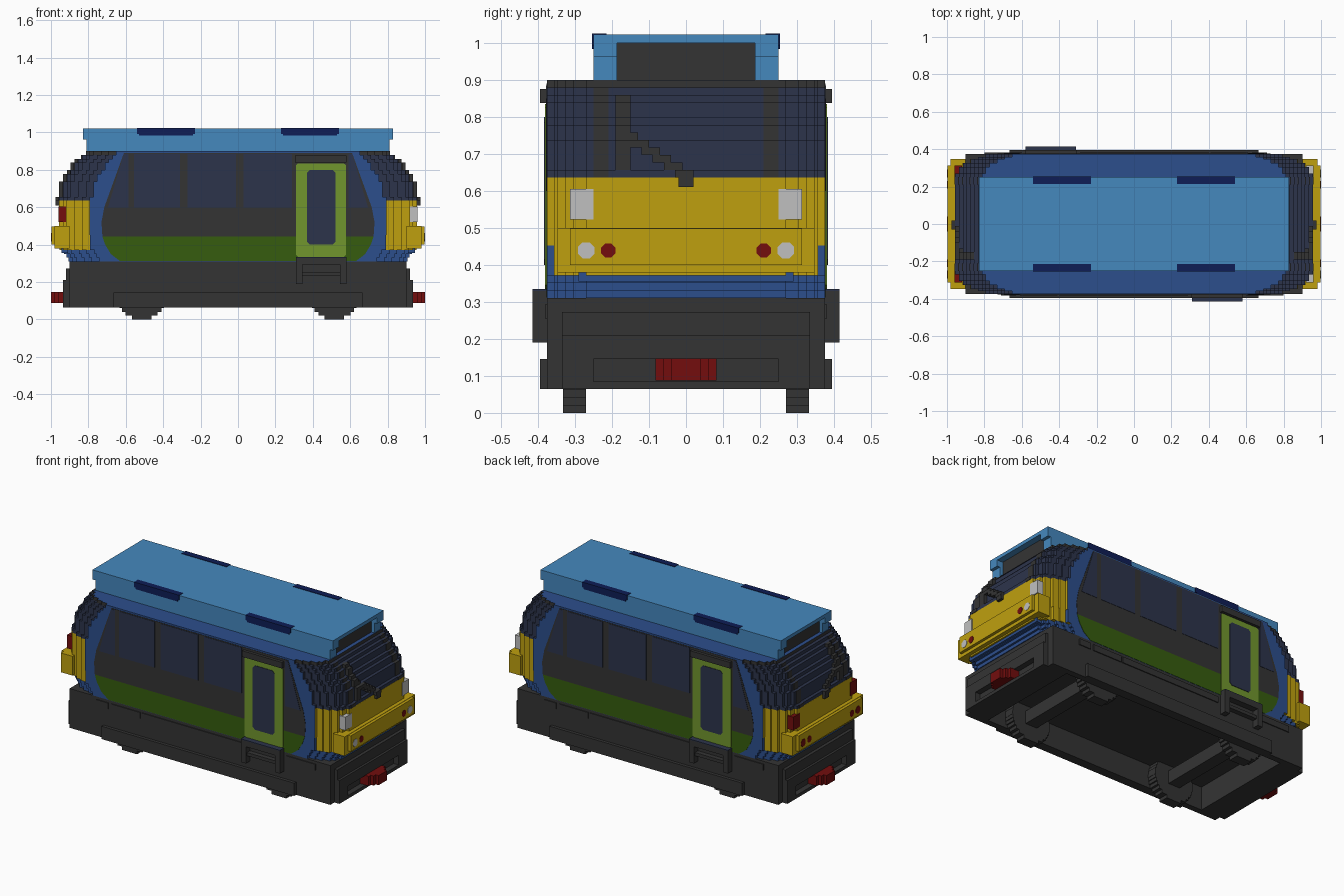
import bpy, bmesh, math

if "Cube" in bpy.data.objects:
    bpy.data.objects.remove(bpy.data.objects["Cube"])

COLOURS = {
    "light_blue": (69, 136, 190), "body_blue": (44, 78, 140), "glass_navy": (44, 52, 75),
    "dark_grey": (52, 52, 52), "yellow": (191, 160, 15), "dark_green": (54, 92, 14),
    "bright_green": (113, 150, 45), "vent_navy": (14, 29, 86), "red": (115, 13, 13),
    "lamp_grey": (192, 192, 192)}


def linear(c):
    c /= 255
    return c / 12.92 if c <= 0.04045 else ((c + 0.055) / 1.055) ** 2.4


MATS = {}
for name, rgb in COLOURS.items():
    m = bpy.data.materials.new(name)
    m.use_nodes = True
    col = tuple(linear(c) for c in rgb) + (1,)
    m.diffuse_color = col
    m.node_tree.nodes["Principled BSDF"].inputs["Base Color"].default_value = col
    MATS[name] = m


class Part:
    """Collects boxes and prisms into one named object."""

    def __init__(self, name):
        self.name, self.bm, self.mats = name, bmesh.new(), []

    def slot(self, mat):
        if mat not in self.mats:
            self.mats.append(mat)
        return self.mats.index(mat)

    def prism(self, base, offset, mat):
        """Extrude a closed 3D outline by an offset vector; returns the faces."""
        a = [self.bm.verts.new(p) for p in base]
        b = [self.bm.verts.new([p[i] + offset[i] for i in range(3)]) for p in base]
        faces = [self.bm.faces.new(a), self.bm.faces.new(b)]
        for i in range(len(a)):
            j = (i + 1) % len(a)
            faces.append(self.bm.faces.new((a[i], a[j], b[j], b[i])))
        for f in faces:
            f.material_index = self.slot(mat)
        return faces

    def box(self, x0, x1, y0, y1, z0, z1, mat):
        return self.prism([(x0, y0, z0), (x1, y0, z0), (x1, y1, z0), (x0, y1, z0)],
                          (0, 0, z1 - z0), mat)

    def finish(self):
        bmesh.ops.recalc_face_normals(self.bm, faces=self.bm.faces)
        mesh = bpy.data.meshes.new(self.name)
        self.bm.to_mesh(mesh)
        self.bm.free()
        for m in self.mats:
            mesh.materials.append(MATS[m])
        bpy.context.collection.objects.link(bpy.data.objects.new(self.name, mesh))


V = 0.59 / 29          # block size
Z0, W = 0.31, 0.375    # floor height and half width


def cab_length(z):
    """Half length of the raked cab at height z, snapped to blocks."""
    t = (z - 0.635) / 0.265
    return round((0.95 - 0.02 * t - 0.13 * t * t) / V) * V


# Body shell: stacked layers with stepped corners
CORNER = [(0, 0.27), (1, 0.306), (2, 0.327), (4, 0.347), (6, 0.357), (8, W)]
layers = [(Z0 + i * V, Z0 + (i + 1) * V, 0.905 + 0.013 * i, "body_blue") for i in range(3)]
layers += [(Z0 + 3 * V, Z0 + 7 * V, 0.955, "yellow"), (Z0 + 7 * V, Z0 + 16 * V, 0.957, "yellow")]
screen = []
for i in range(16, 29):
    z = Z0 + i * V
    screen.append((z, z + V, cab_length(z + V / 2)))
    layers.append(screen[-1] + ("dark_grey" if i == 28 else "glass_navy",))

body = Part("body_shell")
for z0, z1, length, mat in layers:
    quad, y_prev = [], None
    for n, y in CORNER:
        x = length - n * V
        if y_prev is not None:
            quad.append((x, y_prev))
        quad.append((x, y))
        y_prev = y
    ring = quad + [(-x, y) for x, y in reversed(quad)]
    ring += [(-x, -y) for x, y in quad] + [(x, -y) for x, y in reversed(quad)]
    faces = body.prism([(x, y, z0) for x, y in ring], (0, 0, z1 - z0), mat)
    blue = body.slot("body_blue")
    for f in faces:
        c = f.calc_center_median()
        on_side = abs(c.y) > W - 0.001
        low_corner = z1 < 0.46 and abs(c.y) > 0.357
        roof_edge = z1 > 0.89 and abs(c.z - z1) < 0.001
        if on_side or low_corner or roof_edge:
            f.material_index = blue
body.finish()

# Side livery, windows, door and step; the far side is the near side turned half round
for s, side in ((1, "front"), (-1, "back")):
    def plate(part, pts, depth, mat):
        part.prism([(s * x, -s * (W - 0.004), z) for x, z in pts], (0, -s * (depth + 0.004), 0), mat)

    def sbox(part, x0, x1, d0, d1, z0, z1, mat):
        part.box(s * x0, s * x1, -s * (W + d0), -s * (W + d1), z0, z1, mat)

    def sym(pts):
        return pts + [(-x, z) for x, z in reversed(pts)]

    p = Part(side + "_green_band")
    plate(p, sym([(0.63, 0.312), (0.68, 0.35), (0.71, 0.40), (0.725, 0.445)]), 0.002, "dark_green")
    p.finish()
    p = Part(side + "_side_panel")
    plate(p, sym([(0.725, 0.445), (0.73, 0.52), (0.715, 0.60), (0.61, 0.89)]), 0.002, "dark_grey")
    p.finish()
    p = Part(side + "_windows")
    for x0, x1, x2, x3 in ((-0.695, -0.585, -0.585, -0.61), (-0.555, -0.31, -0.31, -0.555),
                           (-0.27, -0.01, -0.01, -0.27), (0.03, 0.29, 0.29, 0.03),
                           (0.59, 0.695, 0.61, 0.59)):
        plate(p, [(x0, 0.60), (x1, 0.60), (x2, 0.885), (x3, 0.885)], 0.004, "glass_navy")
    p.finish()

    door = Part(side + "_door")
    plate(door, [(0.31, 0.345), (0.32, 0.335), (0.565, 0.335), (0.577, 0.345),
                 (0.577, 0.825), (0.565, 0.835), (0.32, 0.835), (0.31, 0.825)], 0.006, "bright_green")
    plate(door, [(0.37, 0.415), (0.385, 0.40), (0.505, 0.40), (0.52, 0.415),
                 (0.52, 0.785), (0.505, 0.80), (0.385, 0.80), (0.37, 0.785)], 0.009, "glass_navy")
    sbox(door, 0.305, 0.58, -0.01, 0.02, 0.838, 0.876, "dark_grey")
    door.finish()

    step = Part(side + "_door_step")
    sbox(step, 0.31, 0.58, -0.01, 0.04, 0.295, 0.33, "dark_grey")
    sbox(step, 0.31, 0.58, -0.01, 0.04, 0.33, 0.335, "glass_navy")
    sbox(step, 0.345, 0.545, -0.01, 0.03, 0.235, 0.255, "dark_grey")
    for x in (0.31, 0.545):
        sbox(step, x, x + 0.035, -0.01, 0.04, 0.19, 0.295, "dark_grey")
    step.finish()

    skirt = Part(side + "_skirt")
    sbox(skirt, -0.665, 0.665, -0.01, 0.02, 0.065, 0.145, "dark_grey")
    for x0, x1 in ((-0.71, -0.63), (-0.61, -0.41), (-0.40, 0.29), (0.60, 0.80)):
        sbox(skirt, x0, x1, -0.01, 0.006, 0.255, 0.293, "dark_grey")
    skirt.finish()

# Cab ends, mirrored
for e, end in ((1, "left"), (-1, "right")):
    def ebox(part, x0, x1, y0, y1, z0, z1, mat):
        part.box(e * x0, e * x1, y0, y1, z0, z1, mat)

    bumper = Part(end + "_bumper")
    ebox(bumper, 0.90, 0.98, -0.347, 0.347, 0.38, 0.50, "yellow")
    ebox(bumper, 0.97, 0.998, -0.313, 0.313, 0.40, 0.498, "yellow")
    ebox(bumper, 0.90, 0.945, -0.29, 0.29, 0.355, 0.38, "body_blue")
    bumper.finish()

    lamps = Part(end + "_lamps")
    main = "lamp_grey" if e > 0 else "red"
    for m in (1, -1):
        ebox(lamps, 0.92, 0.961, m * 0.25, m * 0.314, 0.522, 0.605, main)
        for y, r, mat in ((0.27, 0.024, main), (0.21, 0.021, "red")):
            ring = [(e * 0.99, m * y + r * math.cos(a), 0.439 + r * math.sin(a))
                    for a in [math.pi / 8 + k * math.pi / 4 for k in range(8)]]
            lamps.prism(ring, (e * 0.01, 0, 0), mat)
    lamps.finish()

    # Windscreen pillars and wiper step back with the glass
    pillars, wiper = Part(end + "_windscreen_pillars"), Part(end + "_wiper")
    for i, (z0, z1, x) in enumerate(screen[:-1]):
        for y in (-0.25, 0.21):
            ebox(pillars, x - 0.03, x + 0.004, y, y + 0.04, z0, z1, "dark_grey")
        if 1 <= i <= 10:
            ebox(wiper, x - 0.01, x + 0.02, -0.19, -0.15, z0, z1, "dark_grey")
        if i < 6:
            y = 0.0 - 0.03 * i
            ebox(wiper, x - 0.01, x + 0.02, y - 0.03, y + 0.02, z0, z1, "dark_grey")
    ebox(wiper, 0.94, 0.975, -0.02, 0.02, 0.61, 0.645, "dark_grey")
    pillars.finish()
    wiper.finish()

    # Lower end panel around the coupler recess
    panel = Part(end + "_end_panel")
    ebox(panel, 0.89, 0.935, -0.335, 0.335, 0.065, 0.085, "dark_grey")
    ebox(panel, 0.89, 0.935, -0.335, 0.335, 0.145, 0.21, "dark_grey")
    ebox(panel, 0.89, 0.92, -0.335, 0.335, 0.21, 0.272, "dark_grey")
    for m in (1, -1):
        ebox(panel, 0.89, 0.935, m * 0.25, m * 0.335, 0.085, 0.145, "dark_grey")
    panel.finish()

    coupler = Part(end + "_coupler")
    for x0, x1, y in ((0.90, 0.96, 0.082), (0.96, 0.98, 0.062), (0.98, 1.0, 0.041)):
        ebox(coupler, x0, x1, -y, y, 0.087, 0.147, "red")
    coupler.finish()

# Hollow underframe
frame = Part("underframe")
frame.box(-0.90, 0.90, -W, W, 0.21, Z0, "dark_grey")
for m in (1, -1):
    frame.box(-0.90, 0.90, m * 0.337, m * W, 0.065, 0.21, "dark_grey")
    frame.box(m * 0.77, m * 0.90, -0.337, 0.337, 0.065, 0.21, "dark_grey")
frame.finish()

# Stepped wheels and axles
for cx, end in ((0.515, "left"), (-0.515, "right")):
    axle = Part(end + "_axle")
    axle.box(cx - 0.04, cx + 0.04, -0.28, 0.28, 0.095, 0.175, "dark_grey")
    axle.finish()
    for m, side in ((-1, "front"), (1, "back")):
        wheel = Part(end + "_" + side + "_wheel")
        r, rows = 0.134, 13
        h = 2 * r / rows
        for k in range(rows):
            half = math.sqrt(r * r - ((k + 0.5) * h - r) ** 2)
            wheel.box(cx - half, cx + half, m * 0.27, m * 0.333, k * h, (k + 1) * h, "dark_grey")
        wheel.finish()

# Roof box with recessed dark ends
roof = Part("roof")
roof.box(-0.83, 0.83, -0.25, 0.25, 1.0, 1.022, "light_blue")
roof.box(-0.79, 0.79, -0.187, 0.187, 0.895, 1.0, "dark_grey")
for m in (1, -1):
    roof.box(-0.81, 0.81, m * 0.187, m * 0.25, 0.895, 0.962, "light_blue")
    roof.box(-0.83, 0.83, m * 0.187, m * 0.25, 0.962, 1.0, "light_blue")
roof.finish()

# Roof vents
vents = Part("roof_vents")
for cx in (-0.385, 0.385):
    for m in (1, -1):
        vents.box(cx - 0.155, cx + 0.155, m * 0.215, m * 0.254, 0.993, 1.025, "vent_navy")
        vents.box(cx - 0.145, cx + 0.145, m * 0.215, m * 0.254, 0.983, 0.993, "vent_navy")
vents.finish()
